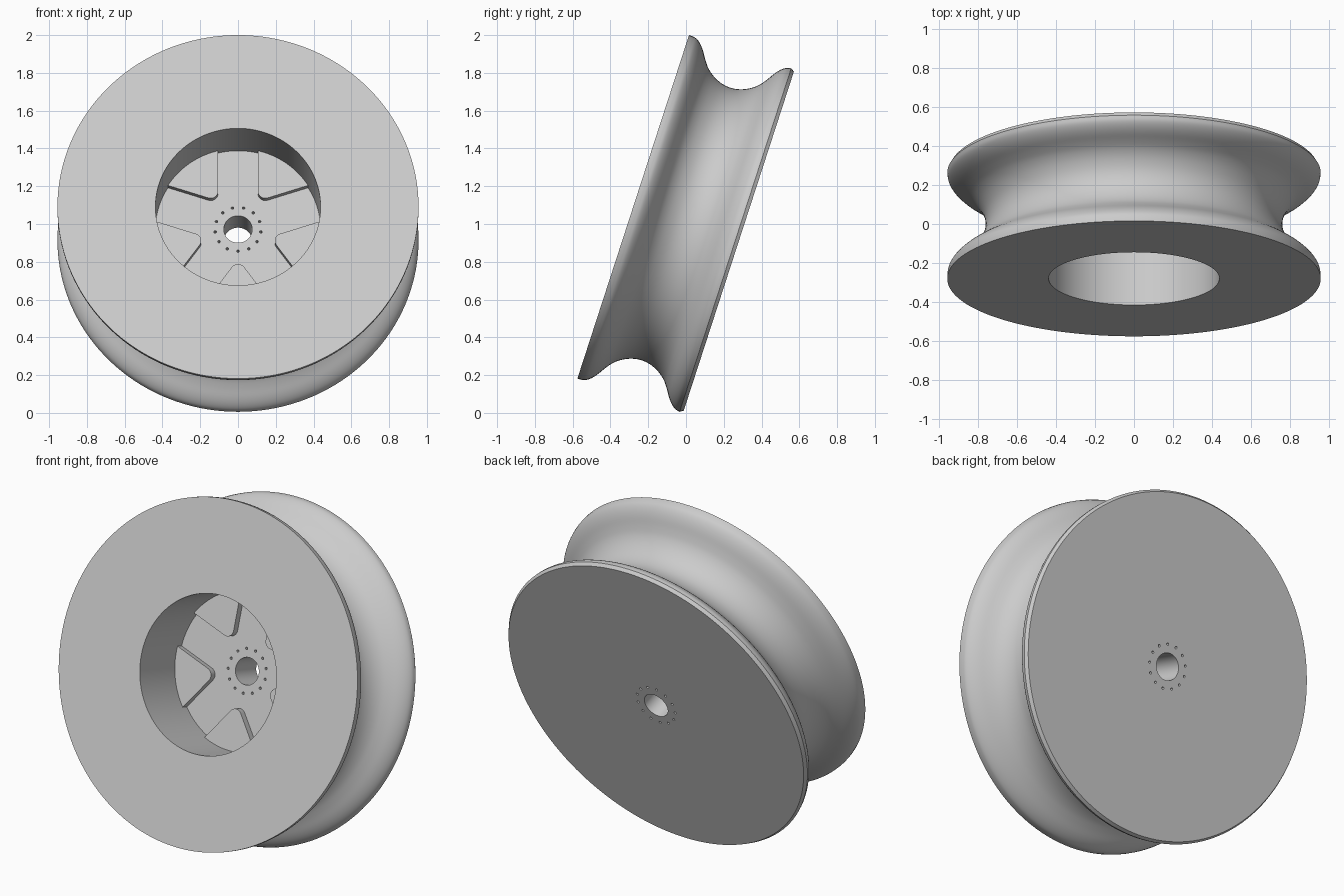
import bpy, bmesh, math
from mathutils import Matrix, Vector

cube = bpy.data.objects.get("Cube")
if cube:
    bpy.data.objects.remove(cube, do_unlink=True)

SEGMENTS = 144
HALF = 0.294          # half of the wheel width
WELL = 0.437          # radius of the front well
BORE = 0.075          # radius of the axle bore
FLOOR, PAD_TOP = 0.09, 0.05
SPOKES = 5
TILT = Matrix.Translation((0, 0, 1)) @ Matrix.Rotation(math.radians(-18), 4, 'X')

grey = bpy.data.materials.new("light_grey")
grey.use_nodes = True
grey.diffuse_color = (0.6, 0.6, 0.6, 1)
grey.node_tree.nodes["Principled BSDF"].inputs["Base Color"].default_value = (0.6, 0.6, 0.6, 1)


def make_object(name, bm):
    bmesh.ops.recalc_face_normals(bm, faces=bm.faces)
    mesh = bpy.data.meshes.new(name)
    bm.to_mesh(mesh)
    bm.free()
    mesh.materials.append(grey)
    obj = bpy.data.objects.new(name, mesh)
    obj.matrix_world = TILT
    bpy.context.collection.objects.link(obj)
    return obj


def select_only(obj):
    bpy.ops.object.select_all(action='DESELECT')
    obj.select_set(True)
    bpy.context.view_layer.objects.active = obj


def smooth_curve(points, steps):
    """Catmull-Rom curve through the points."""
    pts = [Vector(p) for p in points]
    pts = [2 * pts[0] - pts[1]] + pts + [2 * pts[-1] - pts[-2]]
    out = []
    for a, b, c, d in zip(pts, pts[1:], pts[2:], pts[3:]):
        for i in range(steps):
            t = i / steps
            out.append(0.5 * (2 * b + (c - a) * t + (2 * a - 5 * b + 4 * c - d) * t * t
                              + (3 * b - a - 3 * c + d) * t ** 3))
    return out + [pts[-2]]


# Wheel body: groove profile as (axial position, radius), mirrored and lathed
half_groove = [(0, 0.759), (0.05, 0.766), (0.1, 0.788), (0.14, 0.819), (0.17, 0.857),
               (0.2, 0.903), (0.225, 0.932), (0.25, 0.95), (0.275, 0.956)]
groove = smooth_curve([(-a, r) for a, r in half_groove[:0:-1]] + half_groove, 4)
profile = [(FLOOR, BORE), (FLOOR, WELL), (-HALF, WELL), (-HALF, 0.956)]
profile += [tuple(p) for p in groove] + [(HALF, 0.944), (HALF, BORE)]

bm = bmesh.new()
verts = [bm.verts.new((r, a, 0)) for a, r in profile]
edges = [bm.edges.new((v, verts[(i + 1) % len(verts)])) for i, v in enumerate(verts)]
bmesh.ops.spin(bm, geom=verts + edges, cent=(0, 0, 0), axis=(0, 1, 0),
               angle=math.tau, steps=SEGMENTS, use_merge=True)
bmesh.ops.remove_doubles(bm, verts=bm.verts, dist=1e-5)
wheel = make_object("wheel_body", bm)

# Ring of small holes drilled around the bore
bm = bmesh.new()
HOLES = 13
for i in range(HOLES):
    angle = math.tau * i / HOLES - math.pi / 2
    place = Matrix.Translation((0.122 * math.cos(angle), 0.2, 0.122 * math.sin(angle)))
    bmesh.ops.create_cone(bm, cap_ends=True, segments=12, radius1=0.007, radius2=0.007,
                          depth=0.4, matrix=place @ Matrix.Rotation(math.pi / 2, 4, 'X'))
cutter = make_object("hole_cutter", bm)
cutter.hide_render = True
drill = wheel.modifiers.new("drill", 'BOOLEAN')
drill.operation = 'DIFFERENCE'
drill.solver = 'EXACT'
drill.object = cutter
bpy.context.view_layer.update()
select_only(wheel)
bpy.ops.object.modifier_apply(modifier="drill")
bpy.data.objects.remove(cutter, do_unlink=True)

# Raised wedge pads with rounded tips, leaving straight spokes between them
wedge = math.pi / SPOKES
half_spoke, fillet = 0.105, 0.04
outer = WELL + 0.003
tip = (half_spoke + fillet) / math.sin(wedge)
reach = wedge - math.asin(half_spoke / outer)
outline = []
for i in range(13):
    t = (math.pi / 2 - wedge) * (1 - i / 6)
    outline.append((tip - fillet * math.cos(t), fillet * math.sin(t)))
for i in range(25):
    t = reach * (i / 12 - 1)
    outline.append((outer * math.cos(t), outer * math.sin(t)))

bm = bmesh.new()
for k in range(SPOKES):
    turn = Matrix.Rotation(math.tau * k / SPOKES + math.pi / 2, 4, 'Y')
    face = bm.faces.new([bm.verts.new(turn @ Vector((u, PAD_TOP, v))) for u, v in outline])
    side = bmesh.ops.extrude_face_region(bm, geom=[face], use_keep_orig=True)
    moved = [g for g in side["geom"] if isinstance(g, bmesh.types.BMVert)]
    bmesh.ops.translate(bm, verts=moved, vec=(0, FLOOR - PAD_TOP + 0.005, 0))
pads = make_object("well_pads", bm)

for obj in (wheel, pads):
    select_only(obj)
    bpy.ops.object.shade_smooth_by_angle(angle=math.radians(25))
